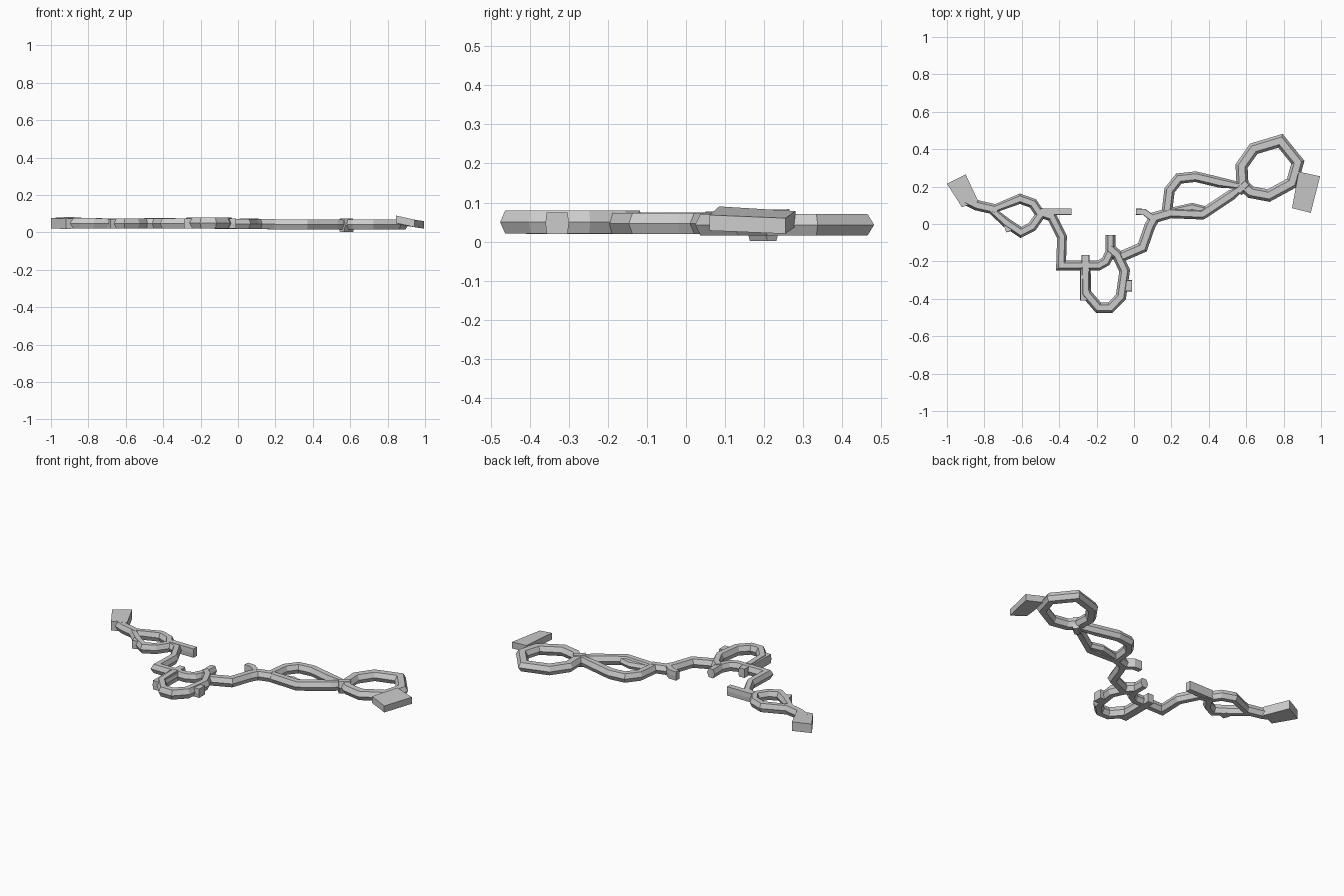
import bpy, bmesh
from mathutils import Vector

if "Cube" in bpy.data.objects:
    bpy.data.objects.remove(bpy.data.objects["Cube"])


def make(name, bm):
    bmesh.ops.recalc_face_normals(bm, faces=bm.faces)
    me = bpy.data.meshes.new(name)
    bm.to_mesh(me)
    bm.free()
    ob = bpy.data.objects.new(name, me)
    bpy.context.collection.objects.link(ob)
    return ob


def strand(name, pts, w=0.028, h=0.027, z=0.047, closed=False, flat=0.55):
    """Sweep a faceted six-sided bar along a flat path with mitred corners."""
    bm = bmesh.new()
    p = [Vector(q) for q in pts]
    n = len(p)
    rings = []
    for i in range(n):
        a = p[i - 1] if (i or closed) else None
        b = p[(i + 1) % n] if (i < n - 1 or closed) else None
        d1 = (p[i] - a).normalized() if a is not None else (b - p[i]).normalized()
        d2 = (b - p[i]).normalized() if b is not None else d1
        n1, n2 = Vector((-d1.y, d1.x)), Vector((-d2.y, d2.x))
        m = (n1 + n2).normalized()
        m /= max(0.65, m.dot(n1))
        sec = [(-1, 0), (-flat, 1), (flat, 1), (1, 0), (flat, -1), (-flat, -1)]
        rings.append([bm.verts.new((p[i].x + m.x * s * w, p[i].y + m.y * s * w,
                                    z + t * h)) for s, t in sec])
    for i in range(n if closed else n - 1):
        r, q = rings[i], rings[(i + 1) % n]
        for k in range(6):
            bm.faces.new((r[k], r[(k + 1) % 6], q[(k + 1) % 6], q[k]))
    if not closed:
        bm.faces.new(rings[0])
        bm.faces.new(rings[-1])
    return make(name, bm)


def plate(name, top, thick):
    """Flat slab from its top corners."""
    bm = bmesh.new()
    t = [bm.verts.new(c) for c in top]
    b = [bm.verts.new((x, y, z - thick)) for x, y, z in top]
    bm.faces.new(t)
    bm.faces.new(b[::-1])
    for i in range(len(t)):
        j = (i + 1) % len(t)
        bm.faces.new((t[i], b[i], b[j], t[j]))
    return make(name, bm)


# Left end plate and its link
plate("left_end_plate", [(-1.0, 0.215, 0.077), (-0.90, 0.265, 0.083),
                         (-0.832, 0.12, 0.078), (-0.92, 0.09, 0.073)], 0.055)
strand("left_neck", [(-0.90, 0.13), (-0.84, 0.10), (-0.73, 0.075)], z=0.049)
strand("left_link", [(-0.76, 0.075), (-0.61, 0.135), (-0.54, 0.11), (-0.50, 0.05),
                     (-0.545, -0.015), (-0.605, -0.045), (-0.68, 0.005)],
       w=0.026, closed=True, z=0.048)
strand("left_link_nub", [(-0.69, -0.025), (-0.65, -0.01)], w=0.022, h=0.025, flat=0.95)
strand("left_cross_bar", [(-0.50, 0.066), (-0.335, 0.066)], w=0.018, flat=0.9, z=0.05)

# Cranked strand ending in an upright hook
strand("crank_strand", [(-0.50, 0.06), (-0.44, 0.04), (-0.385, -0.07), (-0.39, -0.222),
                        (-0.19, -0.222), (-0.15, -0.20), (-0.126, -0.15), (-0.126, -0.06)],
       w=0.026, z=0.048)

# Bottom link
strand("bottom_link_side", [(-0.26, -0.165), (-0.26, -0.25)], w=0.021, flat=0.9)
strand("bottom_link_foot", [(-0.262, -0.24), (-0.262, -0.41)], w=0.027, flat=0.9)
strand("bottom_link", [(-0.26, -0.23), (-0.257, -0.37), (-0.19, -0.448), (-0.127, -0.448),
                       (-0.07, -0.39), (-0.05, -0.25), (-0.09, -0.165), (-0.13, -0.13)],
       z=0.05, h=0.029)
strand("bottom_link_nub", [(-0.05, -0.33), (-0.012, -0.33)], w=0.03, flat=0.9)

# Middle strand with side nub
strand("middle_strand", [(-0.12, -0.155), (-0.07, -0.175), (0.045, -0.125), (0.085, -0.01),
                         (0.11, 0.035), (0.19, 0.058)], w=0.029, z=0.046)
strand("middle_nub", [(0.01, 0.066), (0.055, 0.064), (0.10, 0.03)], w=0.017, flat=0.9)

# Long link
strand("long_link", [(0.175, 0.06), (0.19, 0.18), (0.24, 0.243), (0.33, 0.253),
                     (0.46, 0.222), (0.575, 0.20), (0.52, 0.155), (0.365, 0.052)],
       z=0.043, closed=True)
strand("long_link_inner_edge", [(0.20, 0.065), (0.31, 0.09), (0.39, 0.07)],
       w=0.022, h=0.02, z=0.04)

# Round link, joint and right end plate
strand("round_link", [(0.58, 0.21), (0.575, 0.31), (0.64, 0.402), (0.783, 0.445),
                      (0.876, 0.33), (0.845, 0.22), (0.72, 0.152), (0.625, 0.17)],
       w=0.032, z=0.043, closed=True)
strand("link_joint", [(0.555, 0.175), (0.605, 0.22)], w=0.028, h=0.036, z=0.038)
plate("right_end_plate", [(0.88, 0.28, 0.078), (0.995, 0.255, 0.060),
                          (0.945, 0.06, 0.068), (0.845, 0.085, 0.090)], 0.04)
